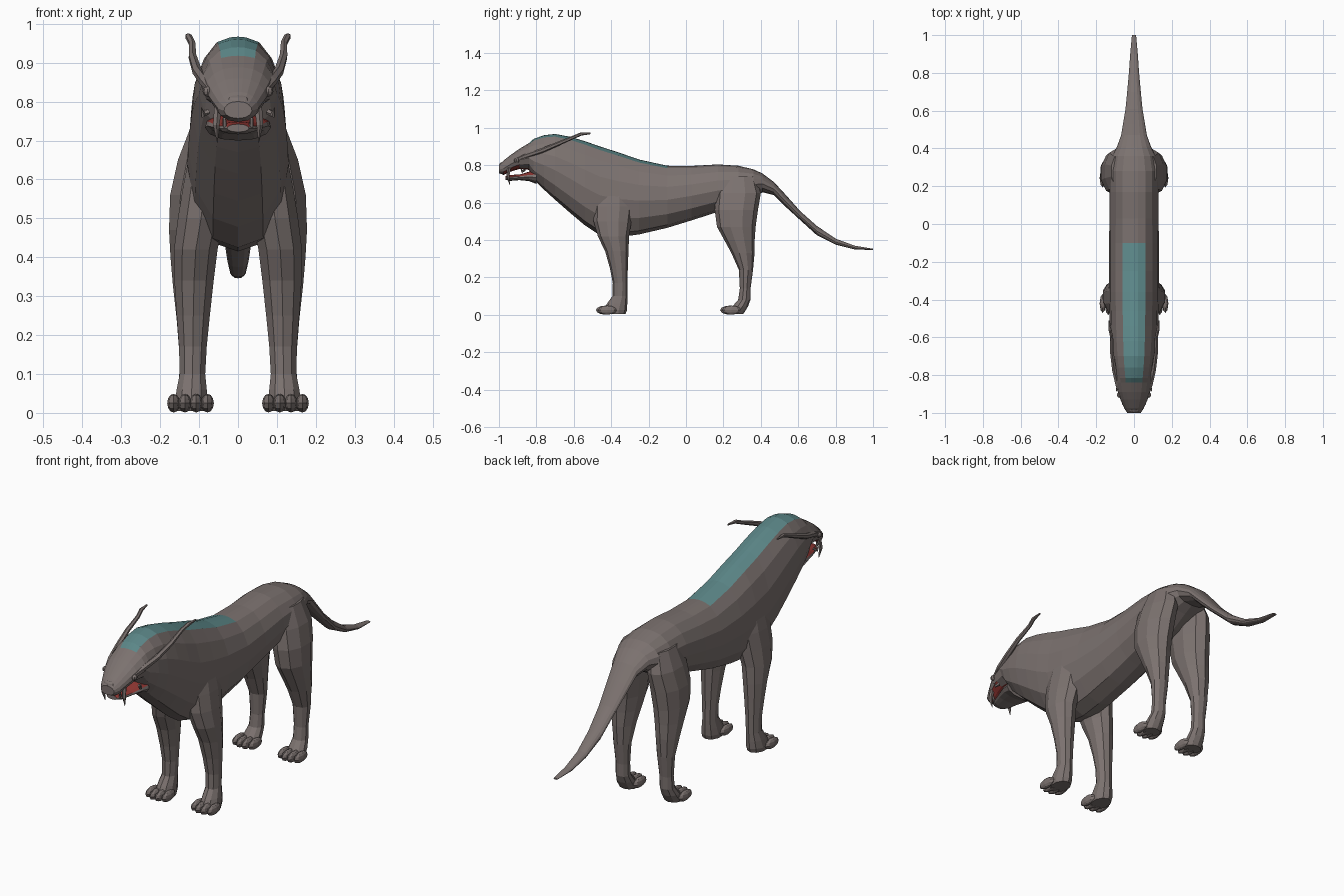
import bpy, bmesh, math
from mathutils import Vector

cube = bpy.data.objects.get("Cube")
if cube:
    bpy.data.objects.remove(cube, do_unlink=True)


def material(name, rgb):
    m = bpy.data.materials.new(name)
    m.use_nodes = True
    m.diffuse_color = (*rgb, 1)
    m.node_tree.nodes["Principled BSDF"].inputs["Base Color"].default_value = (*rgb, 1)
    return m


HIDE = material("grey brown hide", (0.2, 0.168, 0.16))
TEAL = material("teal mane", (0.105, 0.24, 0.245))
RED = material("red mouth", (0.26, 0.035, 0.03))


def finish(name, bm, rule=None):
    """Turn a bmesh into a flat shaded object, colouring faces by a rule."""
    bmesh.ops.recalc_face_normals(bm, faces=bm.faces)
    bm.normal_update()
    if rule:
        for f in bm.faces:
            f.material_index = rule(f.calc_center_median(), f.normal)
    me = bpy.data.meshes.new(name)
    bm.to_mesh(me)
    bm.free()
    for m in (HIDE, TEAL, RED):
        me.materials.append(m)
    ob = bpy.data.objects.new(name, me)
    bpy.context.collection.objects.link(ob)
    return ob


def loft(name, rings, rule=None):
    """Skin a list of equal-length closed rings and cap both ends."""
    bm = bmesh.new()
    vs = [[bm.verts.new(p) for p in r] for r in rings]
    n = len(vs[0])
    for a, b in zip(vs, vs[1:]):
        for i in range(n):
            j = (i + 1) % n
            bm.faces.new((a[i], a[j], b[j], b[i]))
    bm.faces.new(vs[0])
    bm.faces.new(vs[-1])
    return finish(name, bm, rule)


def tube(name, path, radii, sides=6):
    """Tapered tube along a path."""
    pts = [Vector(p) for p in path]
    rings = []
    for i, p in enumerate(pts):
        d = (pts[min(i + 1, len(pts) - 1)] - pts[max(i - 1, 0)]).normalized()
        u = d.cross(Vector((1, 0.1, 0))).normalized()
        v = d.cross(u)
        rings.append([p + radii[i] * (math.cos(t) * u + math.sin(t) * v)
                      for t in (2 * math.pi * k / sides for k in range(sides))])
    return loft(name, rings)


def ball(name, loc, size, seg=8, rings=6):
    bm = bmesh.new()
    bmesh.ops.create_uvsphere(bm, u_segments=seg, v_segments=rings, radius=1)
    for v in bm.verts:
        v.co = Vector(a + b * c for a, b, c in zip(loc, v.co, size))
    return finish(name, bm)


# Cross-section of the body: sideways and upward fractions, top to bottom
HALF = [(0, 1), (.17, .995), (.46, .96), (.74, .84), (.94, .66),
        (1, .45), (.86, .22), (.5, .05), (0, 0)]
SECTION = HALF + [(-x, t) for x, t in HALF[-2:0:-1]]


def slices(stations):
    return [[(x * w, y, lo + t * (hi - lo)) for x, t in SECTION]
            for y, hi, lo, w in stations]


# Head, neck, torso and tail in one skin: y, top, bottom, half width
BODY = [(-1, .80, .757, .036), (-.975, .825, .748, .052), (-.93, .86, .768, .072),
        (-.89, .888, .78, .085), (-.84, .918, .775, .095), (-.815, .94, .725, .1),
        (-.76, .96, .67, .11), (-.7, .967, .615, .118), (-.62, .952, .545, .124),
        (-.54, .928, .478, .128), (-.46, .9, .425, .13), (-.36, .868, .415, .132),
        (-.25, .83, .43, .132), (-.1, .797, .465, .132), (.03, .796, .505, .13),
        (.17, .804, .55, .13), (.28, .797, .585, .13), (.36, .778, .63, .115),
        (.41, .755, .655, .09), (.47, .71, .64, .068), (.53, .645, .58, .058),
        (.61, .555, .507, .045), (.7, .475, .425, .036), (.8, .407, .375, .027),
        (.9, .37, .35, .02), (1, .353, .346, .011)]


def body_colour(c, n):
    if n.z > .3 and -.84 < c.y < -.1 and abs(c.x) < .049 * min(1, (c.y + 1.2) / .4):
        return 1
    return 2 if n.z < -.5 and -.97 < c.y < -.85 and abs(c.x) < .06 else 0


loft("body", slices(BODY), body_colour)

# Lower jaw with a red upper surface
JAW = [(-.965, .742, .722, .028), (-.94, .748, .716, .045),
       (-.89, .75, .72, .062), (-.84, .765, .715, .078), (-.8, .775, .7, .085)]
loft("lower_jaw", slices(JAW), lambda c, n: 2 if n.z > .6 else 0)
ball("nose", (0, -.975, .802), (.036, .024, .016))

# Leg rings: z, front y, back y, inner x, outer x
FRONT = [(.7, -.47, -.3, .03, .118), (.58, -.49, -.285, .03, .142),
         (.5, -.49, -.295, .035, .155), (.42, -.468, -.308, .052, .165),
         (.34, -.43, -.31, .062, .164), (.25, -.405, -.313, .072, .158),
         (.17, -.39, -.315, .08, .152), (.1, -.392, -.315, .084, .15),
         (.06, -.42, -.316, .08, .158), (.025, -.44, -.318, .077, .163),
         (.005, -.43, -.325, .08, .16)]
HIND = [(.74, .19, .37, .03, .12), (.65, .165, .395, .03, .155),
        (.56, .158, .38, .035, .175), (.47, .17, .368, .045, .178),
        (.4, .208, .364, .055, .174), (.33, .245, .364, .066, .168),
        (.24, .284, .357, .076, .158), (.14, .289, .344, .084, .15),
        (.08, .28, .343, .084, .152), (.045, .25, .33, .08, .16),
        (.02, .23, .315, .078, .162), (.005, .235, .305, .08, .16)]


def leg_rings(table, side, sides=10):
    rings = []
    for z, y0, y1, x0, x1 in table:
        ring = []
        for k in range(sides):
            t = 2 * math.pi * (k + .5) / sides
            ring.append((side * ((x0 + x1) / 2 + math.cos(t) * (x1 - x0) / 1.92),
                         (y0 + y1) / 2 + math.sin(t) * (y1 - y0) / 1.92, z))
        rings.append(ring)
    return rings


for side, word in ((1, "left"), (-1, "right")):
    for table, part, toe_y in ((FRONT, "front", -.437), (HIND, "hind", .227)):
        loft(f"{word}_{part}_leg", leg_rings(table, side))
        # Four splayed toes per paw
        for i in range(4):
            off = i - 1.5
            ball(f"{word}_{part}_toe_{i + 1}",
                 (side * (.122 + off * .029), toe_y + abs(off) * .011, .025),
                 (.0165, .05, .024))
    # Brow antenna sweeping back from the eye
    tube(f"{word}_antenna",
         [(side * x, y, z) for x, y, z in
          ((.07, -.91, .83), (.086, -.85, .852), (.105, -.77, .878),
           (.117, -.68, .916), (.118, -.6, .95), (.127, -.56, .967), (.132, -.51, .97))],
         (.008, .014, .013, .011, .009, .009, .004))
    ball(f"{word}_eye", (side * .078, -.905, .826), (.013, .015, .013))
    # Upper fang, small front tooth and lower tusk
    tube(f"{word}_fang", [(side * .052, -.945, .785), (side * .056, -.952, .74),
                          (side * .053, -.942, .695)], (.01, .009, .001), 5)
    tube(f"{word}_lower_tooth", [(side * .034, -.95, .735), (side * .035, -.955, .755),
                                 (side * .034, -.952, .772)], (.006, .005, .001), 5)
    tube(f"{word}_cheek_spike", [(side * .078, -.865, .775), (side * .09, -.875, .765),
                                 (side * .094, -.885, .785)], (.009, .007, .001), 5)
